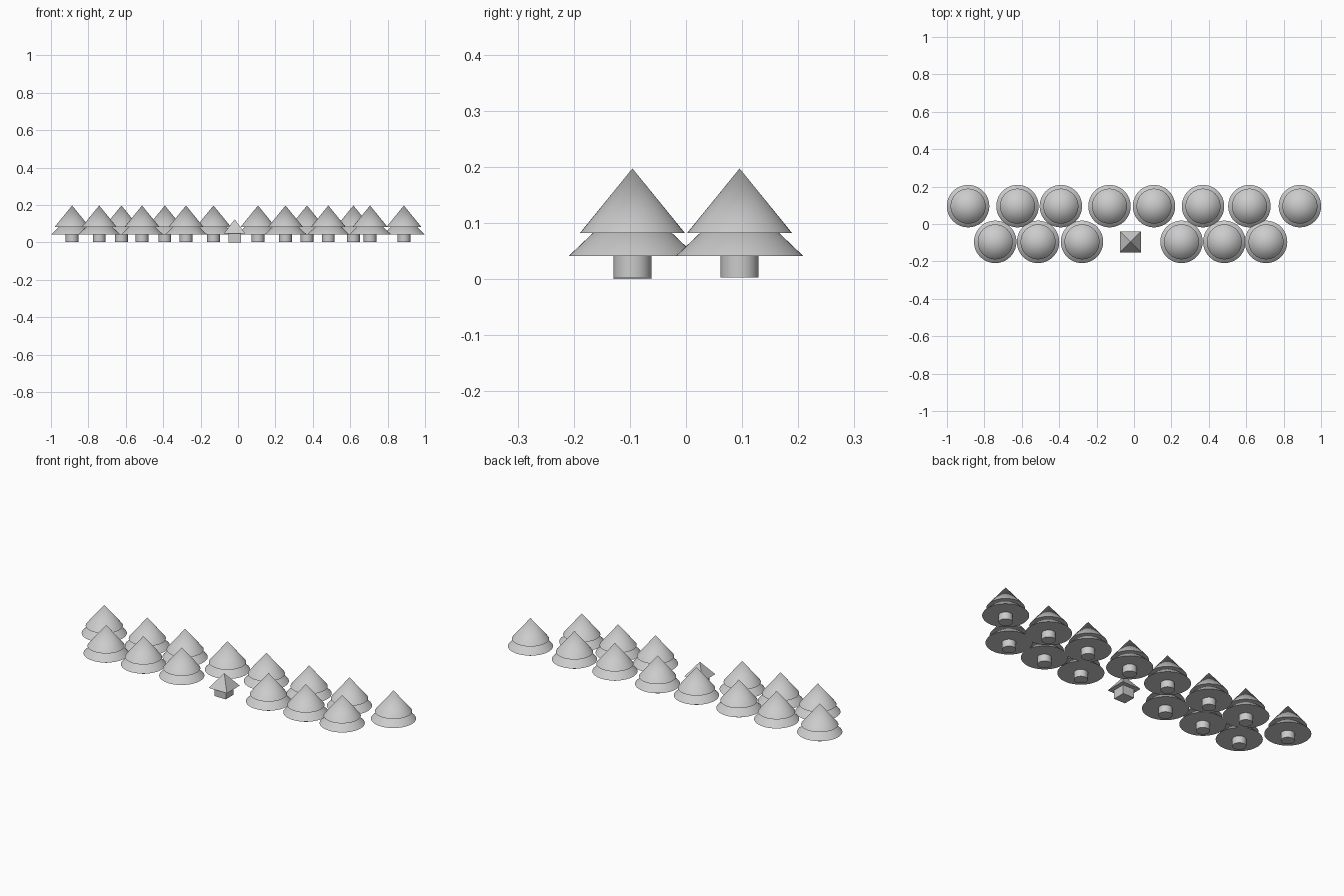
import bpy
from math import radians, sqrt

if "Cube" in bpy.data.objects:
    bpy.data.objects.remove(bpy.data.objects["Cube"])

ROW_Y = 0.0955
BACK_X = [-0.887, -0.623, -0.391, -0.131, 0.107, 0.369, 0.617, 0.887]
FRONT_X = [-0.742, -0.513, -0.278, 0.254, 0.483, 0.706]


def cone(name, x, y, z0, z1, radius, top=0.0, sides=48):
    bpy.ops.mesh.primitive_cone_add(vertices=sides, radius1=radius, radius2=top,
                                    depth=z1 - z0, location=(x, y, (z0 + z1) / 2))
    ob = bpy.context.object
    ob.name = name
    if sides > 4:
        bpy.ops.object.shade_smooth_by_angle(angle=radians(30))
    return ob


def tree(label, x, y):
    cone(label + "_trunk", x, y, 0.003, 0.05, 0.034, 0.034, 32)
    cone(label + "_lower_branches", x, y, 0.041, 0.149, 0.1135)
    cone(label + "_upper_branches", x, y, 0.082, 0.197, 0.0935)


# Two rows of fir trees
for i, x in enumerate(BACK_X):
    tree(f"back_tree_{i + 1}", x, ROW_Y)
for i, x in enumerate(FRONT_X):
    tree(f"front_tree_{i + 1}", x, -ROW_Y)

# Small hut in the gap of the front row: box walls and pyramid roof
HUT_X = -0.018
bpy.ops.mesh.primitive_cube_add(size=1, location=(HUT_X, -ROW_Y, 0.025))
walls = bpy.context.object
walls.name = "hut_walls"
walls.scale = (0.068, 0.068, 0.05)
roof = cone("hut_roof", HUT_X, -ROW_Y, 0.048, 0.123, 0.056 * sqrt(2), sides=4)
roof.rotation_euler.z = radians(45)
